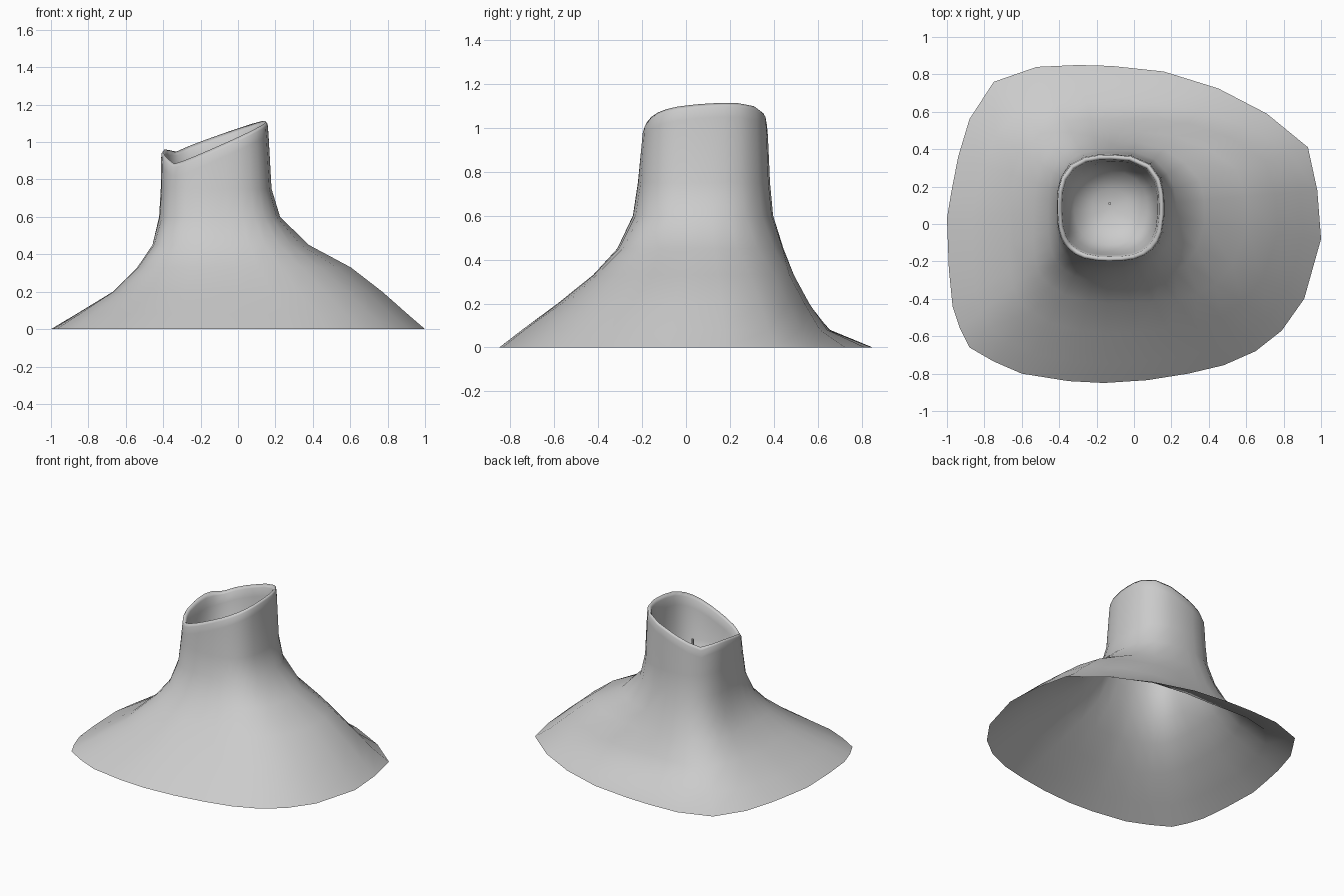
import bpy, bmesh, math

if "Cube" in bpy.data.objects:
    bpy.data.objects.remove(bpy.data.objects["Cube"])

CX, CY = -0.125, 0.085          # axis of the chimney
NECK = 0.288

# Outline of the foot, counter-clockwise
OUTLINE = [(1, -.08), (.98, .18), (.93, .41), (.71, .59), (.45, .725), (.16, .815),
           (-.12, .845), (-.3, .85), (-.52, .84), (-.75, .76), (-.88, .56), (-.94, .36),
           (-.975, .18), (-1, .03), (-.99, -.24), (-.97, -.44), (-.93, -.56), (-.88, -.66),
           (-.75, -.735), (-.6, -.8), (-.35, -.84), (-.16, -.85), (.07, -.835), (.29, -.8),
           (.48, -.755), (.65, -.68), (.79, -.57), (.91, -.4)]

# Height, then spread (1 = foot, 0 = neck) towards right, back, left, front
LEVELS = [(0, 1, 1, 1, 1),
          (.08, .89, .575, .77, .84),
          (.2, .73, .39, .43, .59),
          (.33, .53, .24, .21, .34),
          (.45, .26, .15, .075, .17),
          (.6, .075, .05, .015, .06),
          (.75, .02, .02, 0, .025)]


def neck_radius(a, p=2.8):
    return NECK / (abs(math.cos(a)) ** p + abs(math.sin(a)) ** p) ** (1 / p)


def rim_height(x, y):
    return 1.05 + 0.4 * x + (0.09 - 0.15 * x) * (y - CY) + max(0, -0.34 - x)


def polar(a, r):
    return CX + r * math.cos(a), CY + r * math.sin(a)


bm = bmesh.new()
dirs = [(math.atan2(y - CY, x - CX), math.hypot(x - CX, y - CY)) for x, y in OUTLINE]
rings = []

# Flared skirt
for z, right, back, left, front in LEVELS:
    ring = []
    for a, rb in dirs:
        c, s = math.cos(a), math.sin(a)
        f = (right if c > 0 else left) * c * c + (back if s > 0 else front) * s * s
        rn = neck_radius(a)
        x, y = polar(a, rn + f * (rb - rn))
        ring.append(bm.verts.new((x, y, z)))
    rings.append(ring)

# Slanted rounded lip and the upper part of the hollow: (radius scale, drop below rim)
for scale, drop in [(1.0, .07), (.985, .02), (.95, 0), (.9, .02), (.87, .08)]:
    ring = []
    for a, _ in dirs:
        x, y = polar(a, neck_radius(a) * scale)
        ring.append(bm.verts.new((x, y, rim_height(x, y) - drop)))
    rings.append(ring)

# Lower bowl of the hollow
for scale, z in [(.82, .75), (.68, .65), (.35, .59)]:
    rings.append([bm.verts.new((*polar(a, neck_radius(a, 2.3) * scale), z)) for a, _ in dirs])

n = len(dirs)
for lo, hi in zip(rings, rings[1:]):
    for i in range(n):
        j = (i + 1) % n
        bm.faces.new((lo[i], lo[j], hi[j], hi[i]))
tip = bm.verts.new((CX, CY, .58))
for i in range(n):
    bm.faces.new((rings[-1][i], rings[-1][(i + 1) % n], tip))

mesh = bpy.data.meshes.new("chimney_mound")
bm.to_mesh(mesh)
bm.free()
mesh.shade_smooth()
bpy.context.collection.objects.link(bpy.data.objects.new("chimney_mound", mesh))

# Thin pin standing in the hollow
bpy.ops.mesh.primitive_cylinder_add(vertices=8, radius=0.008, depth=0.29, location=(-.13, .11, .735))
bpy.context.object.name = "center_pin"
